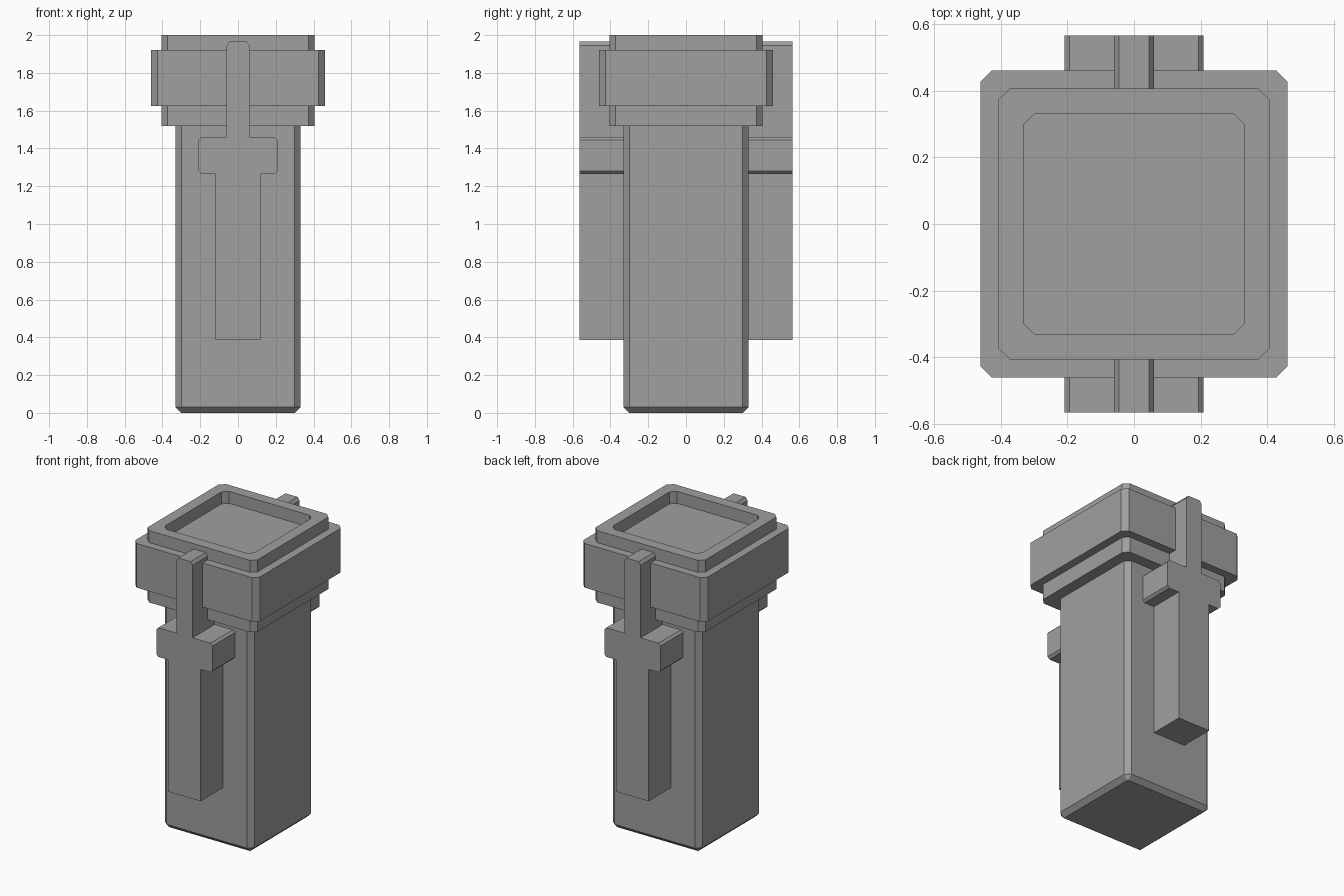
import bpy, bmesh, math

cube = bpy.data.objects.get("Cube")
if cube:
    bpy.data.objects.remove(cube, do_unlink=True)

grey = bpy.data.materials.new("plain grey")
GREY = (0.35, 0.35, 0.35, 1)
grey.diffuse_color = GREY
grey.use_nodes = True
grey.node_tree.nodes["Principled BSDF"].inputs["Base Color"].default_value = GREY

BODY, COLLAR, BAND, CUT = 0.331, 0.406, 0.46, 0.033


def finish(name, bm):
    bmesh.ops.recalc_face_normals(bm, faces=bm.faces)
    mesh = bpy.data.meshes.new(name)
    bm.to_mesh(mesh)
    bm.free()
    mesh.materials.append(grey)
    obj = bpy.data.objects.new(name, mesh)
    bpy.context.collection.objects.link(obj)
    return obj


def square_loft(name, rings):
    """Stack of corner-cut squares: (half width, corner cut, height)."""
    bm = bmesh.new()
    loops = []
    for half, cut, z in rings:
        k = half - cut
        corners = [(half, -k), (half, k), (k, half), (-k, half),
                   (-half, k), (-half, -k), (-k, -half), (k, -half)]
        loops.append([bm.verts.new((x, y, z)) for x, y in corners])
    for low, high in zip(loops, loops[1:]):
        for i in range(8):
            j = (i + 1) % 8
            bm.faces.new((low[i], low[j], high[j], high[i]))
    bm.faces.new(loops[0][::-1])
    bm.faces.new(loops[-1])
    return finish(name, bm)


# Square shaft with a bevelled foot
square_loft("shaft", [(BODY - 0.03, 0.004, 0), (BODY, CUT, 0.03), (BODY, CUT, 1.54)])

# Stepped head with a raised rim and sunken top
square_loft("head", [(half, CUT, z) for half, z in [
    (COLLAR, 1.52), (COLLAR, 1.625), (BAND, 1.625), (BAND, 1.92),
    (COLLAR, 1.92), (COLLAR, 2.0), (BODY, 2.0), (BODY, 1.92)]])

# Cross-shaped clip outline, right half from the bottom up, then mirrored
c = 0.015
half_outline = [(0.12, 0.385), (0.12, 1.265), (0.208 - c, 1.265), (0.208, 1.265 + c),
                (0.208, 1.46 - c), (0.208 - c, 1.46), (0.06, 1.46),
                (0.06, 1.965 - 0.02), (0.045, 1.965)]
outline = half_outline + [(-x, z) for x, z in reversed(half_outline)]


def clip(name, angle):
    bm = bmesh.new()
    face = bm.faces.new([bm.verts.new((x, -0.565, z)) for x, z in outline])
    out = bmesh.ops.extrude_face_region(bm, geom=[face])
    verts = [v for v in out["geom"] if isinstance(v, bmesh.types.BMVert)]
    bmesh.ops.translate(bm, verts=verts, vec=(0, 0.565 - BODY, 0))
    obj = finish(name, bm)
    obj.rotation_euler.z = angle


clip("front_clip", 0)
clip("back_clip", math.pi)
